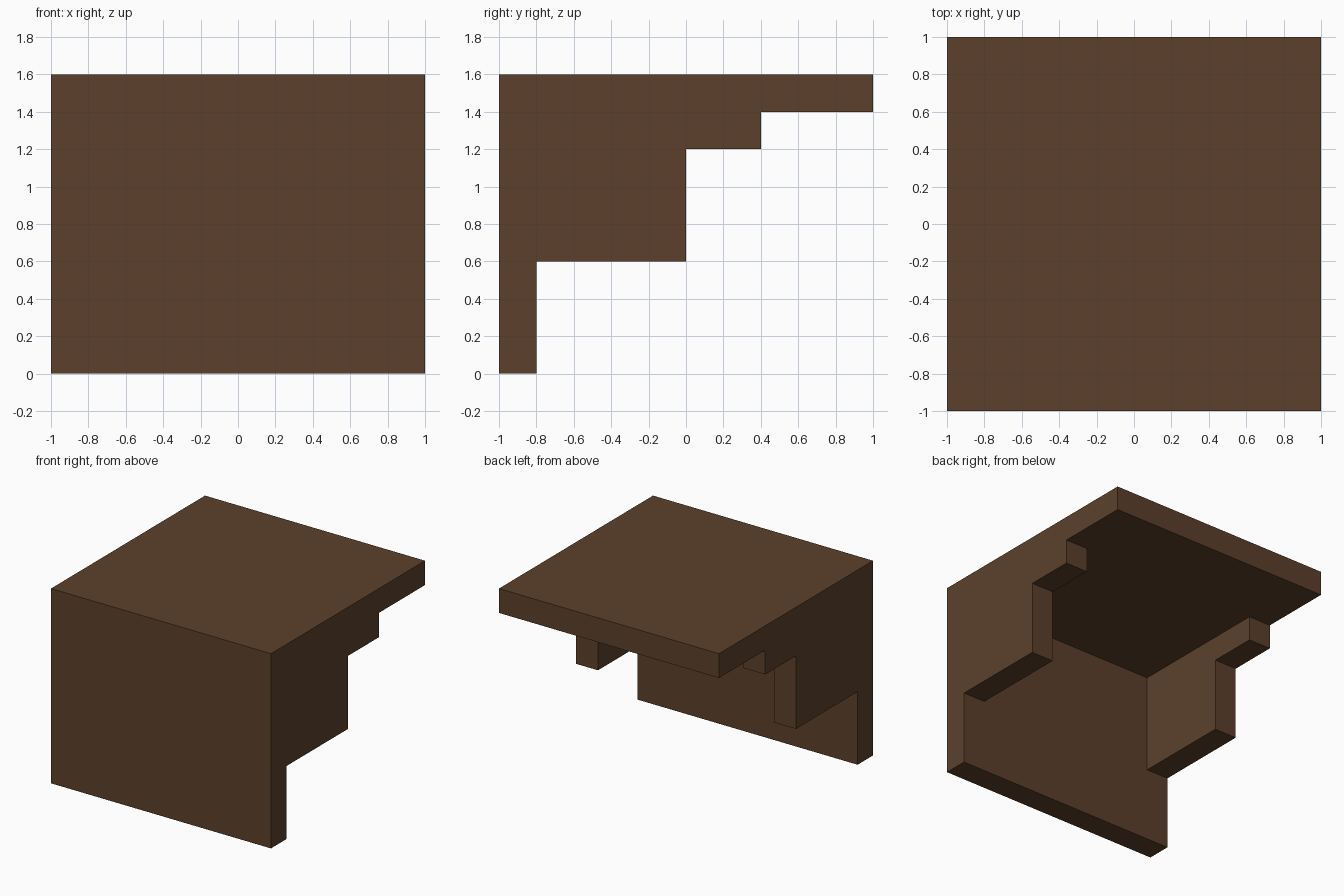
import bpy
import bmesh
from mathutils import Vector

cube = bpy.data.objects.get("Cube")
if cube:
    bpy.data.objects.remove(cube, do_unlink=True)

# Single dark brown material
brown = bpy.data.materials.new("dark_brown")
brown.use_nodes = True
colour = (0.107, 0.051, 0.024, 1.0)
brown.diffuse_color = colour
bsdf = next(n for n in brown.node_tree.nodes if n.type == 'BSDF_PRINCIPLED')
bsdf.inputs["Base Color"].default_value = colour
bsdf.inputs["Roughness"].default_value = 0.8


def extrude_profile(name, profile, x0, x1):
    """Extrude a closed (y, z) outline from x0 to x1."""
    bm = bmesh.new()
    face = bm.faces.new([bm.verts.new((x0, y, z)) for y, z in profile])
    moved = bmesh.ops.extrude_face_region(bm, geom=[face])["geom"]
    verts = [g for g in moved if isinstance(g, bmesh.types.BMVert)]
    bmesh.ops.translate(bm, verts=verts, vec=Vector((x1 - x0, 0, 0)))
    bmesh.ops.recalc_face_normals(bm, faces=bm.faces)
    mesh = bpy.data.meshes.new(name)
    bm.to_mesh(mesh)
    bm.free()
    mesh.materials.append(brown)
    obj = bpy.data.objects.new(name, mesh)
    bpy.context.collection.objects.link(obj)
    return obj


# Thickness of every board
T = 0.2

# Top slab and front panel, both full width
extrude_profile("top_slab", [(-1, 1.4), (1, 1.4), (1, 1.6), (-1, 1.6)], -1, 1)
extrude_profile("front_panel", [(-1, 0), (-0.8, 0), (-0.8, 1.4), (-1, 1.4)], -1, 1)

# Stepped side brackets under the slab, behind the panel
bracket = [(-0.8, 0.6), (0, 0.6), (0, 1.2), (0.4, 1.2), (0.4, 1.4), (-0.8, 1.4)]
extrude_profile("left_bracket", bracket, 1 - T, 1)
extrude_profile("right_bracket", bracket, -1, -1 + T)
